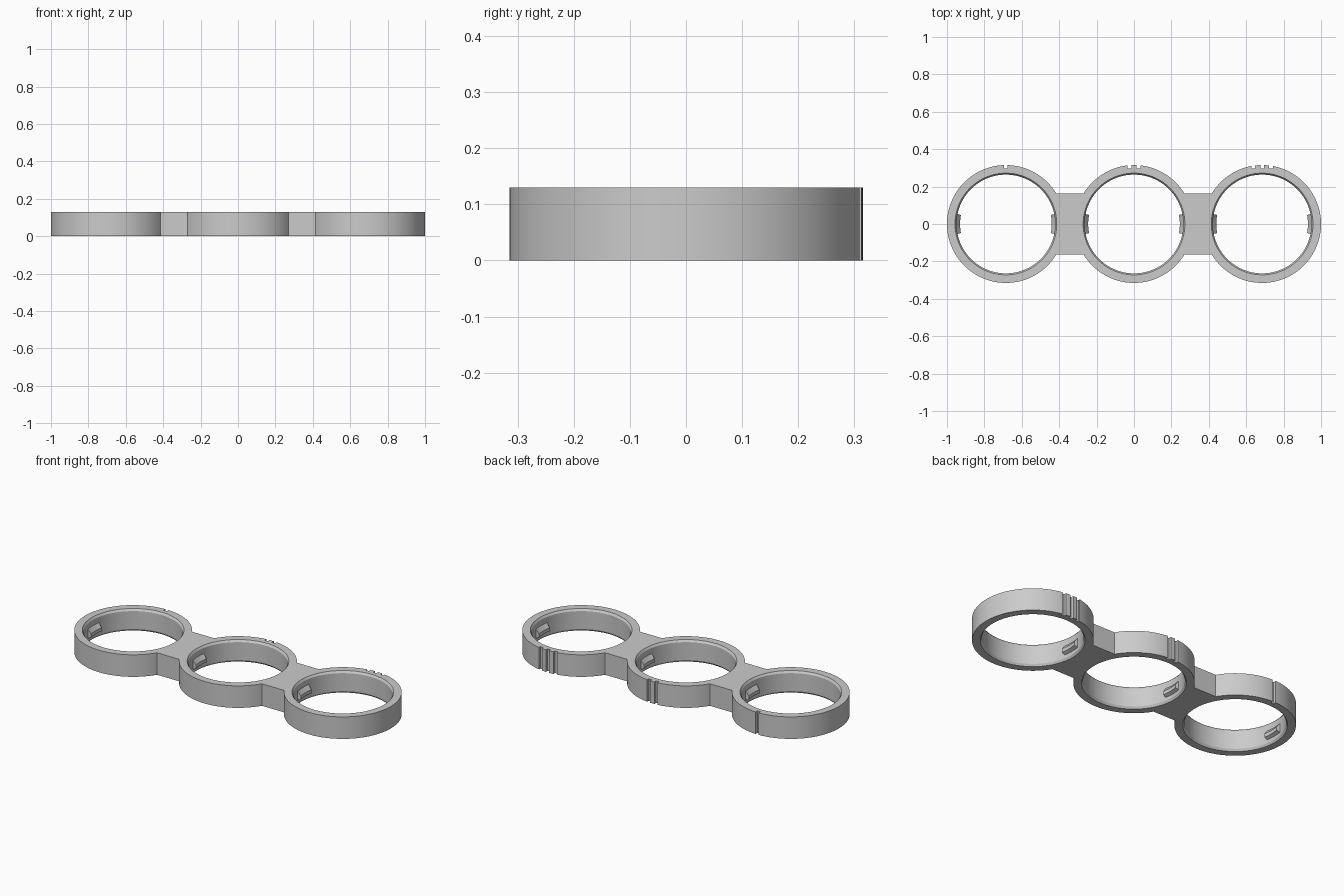
import bpy, bmesh, math
from mathutils import Matrix

cube = bpy.data.objects.get("Cube")
if cube:
    bpy.data.objects.remove(cube, do_unlink=True)

H, R_OUT, R_IN, R_LIP, PITCH = 0.13, 0.315, 0.264, 0.272, 0.685
EXTRA = 0.02

grey = bpy.data.materials.new("plain grey")
grey.use_nodes = True
COLOUR = (0.6, 0.6, 0.6, 1)
grey.diffuse_color = COLOUR
grey.node_tree.nodes["Principled BSDF"].inputs["Base Color"].default_value = COLOUR


def make_object(name, bm):
    bmesh.ops.recalc_face_normals(bm, faces=bm.faces)
    mesh = bpy.data.meshes.new(name)
    bm.to_mesh(mesh)
    bm.free()
    mesh.materials.append(grey)
    obj = bpy.data.objects.new(name, mesh)
    bpy.context.collection.objects.link(obj)
    return obj


def box(name, x, y, z, sx, sy, sz):
    bm = bmesh.new()
    bmesh.ops.create_cube(bm, size=1, matrix=Matrix.Translation((x, y, z)) @ Matrix.Diagonal((sx, sy, sz, 1)))
    return make_object(name, bm)


def turned(name, profile, x, segments=128):
    """Solid of revolution from (radius, height) points, capped at both ends."""
    bm = bmesh.new()
    rings = [[bm.verts.new((x + r * math.cos(math.tau * i / segments),
                            r * math.sin(math.tau * i / segments), z))
              for i in range(segments)] for r, z in profile]
    for a, b in zip(rings, rings[1:]):
        for i in range(segments):
            j = (i + 1) % segments
            bm.faces.new((a[i], a[j], b[j], b[i]))
    bm.faces.new(rings[0])
    bm.faces.new(rings[-1])
    return make_object(name, bm)


def arc_tab(name, section, x, middle, half_angle, steps=10):
    """Short piece of a ring swept from a (radius, height) section."""
    bm = bmesh.new()
    slices = []
    for i in range(steps + 1):
        a = middle + half_angle * (2 * i / steps - 1)
        slices.append([bm.verts.new((x + r * math.cos(a), r * math.sin(a), z)) for r, z in section])
    n = len(section)
    for a, b in zip(slices, slices[1:]):
        for k in range(n):
            bm.faces.new((a[k], a[(k + 1) % n], b[(k + 1) % n], b[k]))
    bm.faces.new(slices[0])
    bm.faces.new(slices[-1])
    return make_object(name, bm)


def combine(target, tool, operation):
    mod = target.modifiers.new(operation, 'BOOLEAN')
    mod.operation, mod.solver, mod.object = operation, 'EXACT', tool
    bpy.context.view_layer.objects.active = target
    bpy.ops.object.modifier_apply(modifier=mod.name)
    bpy.data.objects.remove(tool, do_unlink=True)


centres = (-PITCH, 0, PITCH)

# Three discs joined by two flat bridges
frame = turned("triple_ring_frame", [(R_OUT, 0), (R_OUT, H)], centres[0])
for x in centres[1:]:
    combine(frame, turned("disc", [(R_OUT, 0), (R_OUT, H)], x), 'UNION')
for side in (-1, 1):
    combine(frame, box("bridge", side * PITCH / 2, 0, H / 2, 0.19, 0.326, H), 'UNION')

# Round openings with a bevelled lip at each end
bore = [(R_LIP, -EXTRA), (R_LIP, 0), (R_IN, 0.012),
        (R_IN, H - 0.012), (R_LIP, H), (R_LIP, H + EXTRA)]
for x in centres:
    combine(frame, turned("bore", bore, x), 'DIFFERENCE')

# One, two and three marking grooves on the back
for count, x in enumerate(centres, 1):
    for k in range(count):
        offset = (k - (count - 1) / 2) * 0.048
        combine(frame, box("groove", x + offset, R_OUT + 0.01, H / 2, 0.02, 0.054, H * 2), 'DIFFERENCE')

bpy.ops.object.select_all(action='DESELECT')
frame.select_set(True)
bpy.context.view_layer.objects.active = frame
bpy.ops.object.shade_smooth_by_angle(angle=math.radians(25))

# Two sloped retaining tabs inside each opening
section = [(0.268, 0.03), (0.245, 0.04), (0.245, 0.06), (0.268, 0.09)]
for place, x in zip(("right", "middle", "left"), centres):
    for side, middle in (("left", 0), ("right", math.pi)):
        arc_tab(f"{place}_ring_{side}_tab", section, x, middle, 0.2)
